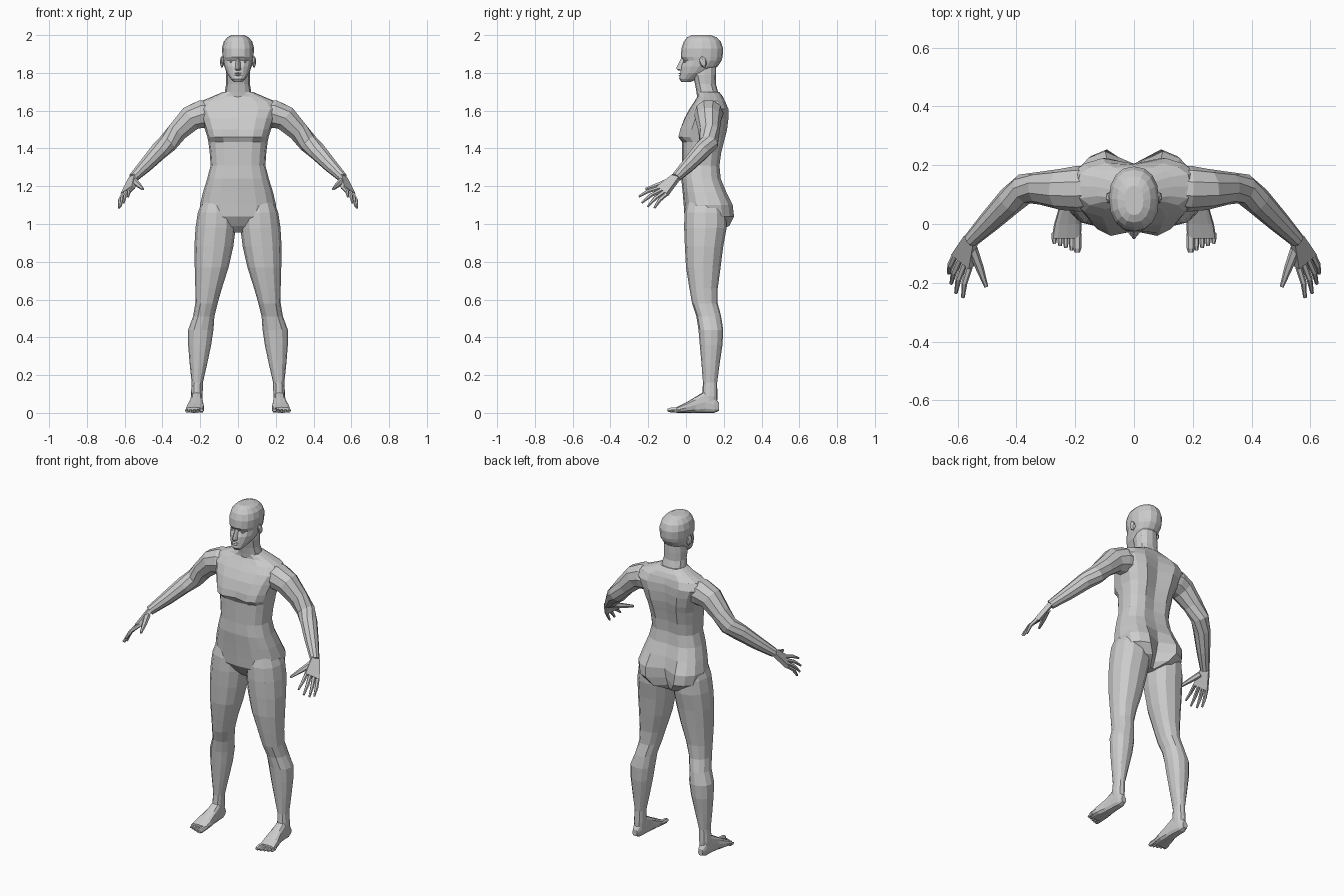
import bpy, bmesh, math
from mathutils import Vector as V, Matrix

skin = bpy.data.materials.new("grey clay")
skin.diffuse_color = (0.6, 0.6, 0.6, 1)


def finish(bm, name, mirror=False):
    bmesh.ops.recalc_face_normals(bm, faces=bm.faces)
    me = bpy.data.meshes.new(name)
    bm.to_mesh(me)
    bm.free()
    me.materials.append(skin)
    ob = bpy.data.objects.new(name, me)
    bpy.context.collection.objects.link(ob)
    if mirror:
        ob.modifiers.new("mirror", "MIRROR").use_mirror_merge = False
    return ob


def bridge(bm, rings):
    # skin consecutive rings and cap both ends
    loops = [[bm.verts.new(p) for p in r] for r in rings]
    n = len(loops[0])
    for a, b in zip(loops, loops[1:]):
        for i in range(n):
            j = (i + 1) % n
            bm.faces.new((a[i], a[j], b[j], b[i]))
    bm.faces.new(loops[0])
    bm.faces.new(loops[-1])


def power(v, e):
    return math.copysign(abs(v) ** e, v) if abs(v) > 1e-6 else 0


def stack(name, rows, sides=12, e=0.85, axis="z", mirror=False):
    # row: station, low u, high u, low v, high v, front groove, back groove
    rings = []
    for row in rows:
        s, u0, u1, v0, v1, gf, gb = (list(row) + [0, 0])[:7]
        ring = []
        for k in range(sides):
            a = math.tau * k / sides
            u = (u0 + u1) / 2 + (u1 - u0) / 2 * power(math.cos(a), e)
            v = (v0 + v1) / 2 + (v1 - v0) / 2 * power(math.sin(a), e)
            if k == sides // 4:
                v -= gb
            if k == 3 * sides // 4:
                v += gf
            ring.append((u, v, s) if axis == "z" else (u, s, v))
        rings.append(ring)
    bm = bmesh.new()
    bridge(bm, rings)
    return finish(bm, name, mirror)


def tube(bm, pts, radii, sides=8):
    pts = [V(p) for p in pts]
    rings = []
    for i, p in enumerate(pts):
        t = (pts[min(i + 1, len(pts) - 1)] - pts[max(i - 1, 0)]).normalized()
        s = t.cross(V((0, 0, 1))).normalized()
        w = s.cross(t)
        rings.append([p + radii[i] * (s * math.cos(math.tau * k / sides) + w * math.sin(math.tau * k / sides))
                      for k in range(sides)])
    bridge(bm, rings)


def hull(bm, pts):
    vs = [bm.verts.new(p) for p in pts]
    bmesh.ops.convex_hull(bm, input=vs)


def sym(rows):
    return [(r[0], -r[1], r[1]) + tuple(r[2:]) for r in rows]


# torso from crotch to neck, with chest, spine and seat grooves
stack("torso", sym([
    (0.955, 0.03, 0.06, 0.16),
    (0.99, 0.12, 0.025, 0.235, 0, 0.06),
    (1.04, 0.19, -0.008, 0.262, 0, 0.07),
    (1.10, 0.202, -0.012, 0.255, 0, 0.05),
    (1.17, 0.185, -0.018, 0.22, 0, 0.02),
    (1.24, 0.163, -0.025, 0.19, 0, 0.01),
    (1.31, 0.145, -0.022, 0.183, 0, 0.015),
    (1.38, 0.15, -0.022, 0.193, 0, 0.02),
    (1.435, 0.157, -0.022, 0.207, 0, 0.025),
    (1.46, 0.162, -0.048, 0.215, 0.024, 0.028),
    (1.50, 0.175, -0.038, 0.225, 0.015, 0.03),
    (1.56, 0.195, -0.012, 0.232, 0.004, 0.03),
    (1.61, 0.22, 0.018, 0.23, 0, 0.025),
    (1.65, 0.195, 0.045, 0.212, 0, 0.01),
    (1.675, 0.135, 0.06, 0.195),
    (1.70, 0.077, 0.06, 0.175)]), 16, 0.75)

# neck leaning forward into the skull
stack("neck", sym([
    (1.66, 0.085, 0.06, 0.185),
    (1.70, 0.07, 0.055, 0.17),
    (1.74, 0.063, 0.048, 0.158),
    (1.79, 0.064, 0.035, 0.16),
    (1.83, 0.06, 0.04, 0.16)]), 12)

# head
stack("head", sym([
    (1.752, 0.022, -0.025, 0.025),
    (1.768, 0.038, -0.036, 0.06),
    (1.80, 0.06, -0.03, 0.12),
    (1.835, 0.073, -0.027, 0.168),
    (1.865, 0.079, -0.014, 0.188),
    (1.885, 0.082, -0.027, 0.194),
    (1.93, 0.085, -0.024, 0.196),
    (1.965, 0.076, -0.012, 0.184),
    (1.988, 0.057, 0.005, 0.163),
    (2.0, 0.032, 0.03, 0.13)]), 16, 0.9)

# nose and lips
bm = bmesh.new()
hull(bm, [(0, -0.024, 1.88), (0, -0.052, 1.824), (0, -0.04, 1.812)]
     + [(s * x, y, z) for s in (-1, 1) for x, y, z in
        ((0.017, -0.024, 1.815), (0.016, -0.01, 1.83), (0.009, -0.012, 1.88), (0.006, -0.048, 1.82))])
finish(bm, "nose")
bm = bmesh.new()
for z in (1.797, 1.787):
    hull(bm, [(0, -0.042, z), (0, -0.02, z + 0.007), (0, -0.02, z - 0.006)]
         + [(s * x, y, z) for s in (-1, 1) for x, y in ((0.012, -0.04), (0.026, -0.022))])
finish(bm, "lips")


def blob(name, loc, size, tilt=0):
    bm = bmesh.new()
    bmesh.ops.create_icosphere(bm, subdivisions=1, radius=1)
    m = Matrix.Translation(loc) @ Matrix.Rotation(tilt, 4, "X") @ Matrix.Diagonal((*size, 1))
    bmesh.ops.transform(bm, matrix=m, verts=bm.verts)
    finish(bm, name, True)


blob("eye", (0.033, -0.003, 1.861), (0.016, 0.012, 0.008))
blob("ear", (0.085, 0.09, 1.858), (0.012, 0.02, 0.034), 0.25)

# legs
stack("leg", [
    (1.13, 0.04, 0.185, 0.01, 0.20),
    (1.06, 0.015, 0.213, -0.008, 0.215),
    (0.98, 0.012, 0.225, -0.01, 0.215),
    (0.88, 0.025, 0.231, -0.006, 0.197),
    (0.77, 0.05, 0.229, 0.0, 0.183),
    (0.66, 0.085, 0.226, 0.018, 0.168),
    (0.58, 0.108, 0.226, 0.032, 0.168),
    (0.51, 0.125, 0.238, 0.055, 0.186),
    (0.44, 0.13, 0.264, 0.066, 0.197),
    (0.36, 0.142, 0.264, 0.073, 0.193),
    (0.26, 0.163, 0.256, 0.082, 0.178),
    (0.16, 0.186, 0.245, 0.09, 0.165),
    (0.09, 0.187, 0.25, 0.085, 0.166),
    (0.05, 0.19, 0.247, 0.08, 0.165)], 12, 0.9, mirror=True)

# feet run from heel to ball
stack("foot", [
    (0.176, 0.205, 0.236, 0.012, 0.05),
    (0.15, 0.194, 0.246, 0, 0.09),
    (0.10, 0.188, 0.25, 0, 0.115),
    (0.05, 0.184, 0.257, 0, 0.085),
    (0.0, 0.179, 0.272, 0, 0.055),
    (-0.05, 0.18, 0.28, 0, 0.03)], 12, 0.7, "y", True)
bm = bmesh.new()
for i in range(5):
    x, r = 0.193 + 0.0195 * i, 0.014 if i == 0 else 0.009
    tip = -0.097 + 0.0075 * i
    tube(bm, [(x, -0.03, r + 0.004), (x, tip + 0.015, r + 0.001), (x, tip, r)], [r, r, r * 0.65], 6)
finish(bm, "toes", True)

# arms from the shoulder to the wrist
bm = bmesh.new()
tube(bm, [(0.12, 0.125, 1.585), (0.19, 0.12, 1.582), (0.25, 0.118, 1.56), (0.32, 0.122, 1.49), (0.372, 0.12, 1.428),
          (0.42, 0.08, 1.385), (0.49, 0.01, 1.31), (0.555, -0.055, 1.245)],
     [0.07, 0.078, 0.07, 0.056, 0.052, 0.048, 0.038, 0.026], 10)
finish(bm, "arm", True)

# hand: palm, fingers and thumb
index, pinky, wrist = V((0.56, -0.145, 1.19)), V((0.608, -0.105, 1.158)), V((0.555, -0.05, 1.25))
across = pinky - index
up = across.cross(wrist - index).normalized()
bm = bmesh.new()
corners = [index - across * 0.12, pinky + across * 0.12, wrist - across * 0.33, wrist + across * 0.33]
hull(bm, [c + up * h for c in corners for h in (-0.012, 0.012)])
finish(bm, "palm", True)
bm = bmesh.new()
tips = [(0.582, -0.25, 1.145), (0.606, -0.235, 1.112), (0.622, -0.203, 1.092), (0.63, -0.168, 1.084)]
bend = up * (0.009 if up.z > 0 else -0.009)
for i, tip in enumerate(tips):
    base = index.lerp(pinky, i / 3)
    tube(bm, [base, base.lerp(V(tip), 0.5) + bend, tip], [0.0115, 0.0105, 0.006], 6)
tube(bm, [(0.55, -0.085, 1.228), (0.525, -0.15, 1.205), (0.503, -0.213, 1.185)], [0.018, 0.014, 0.007], 6)
finish(bm, "fingers", True)
